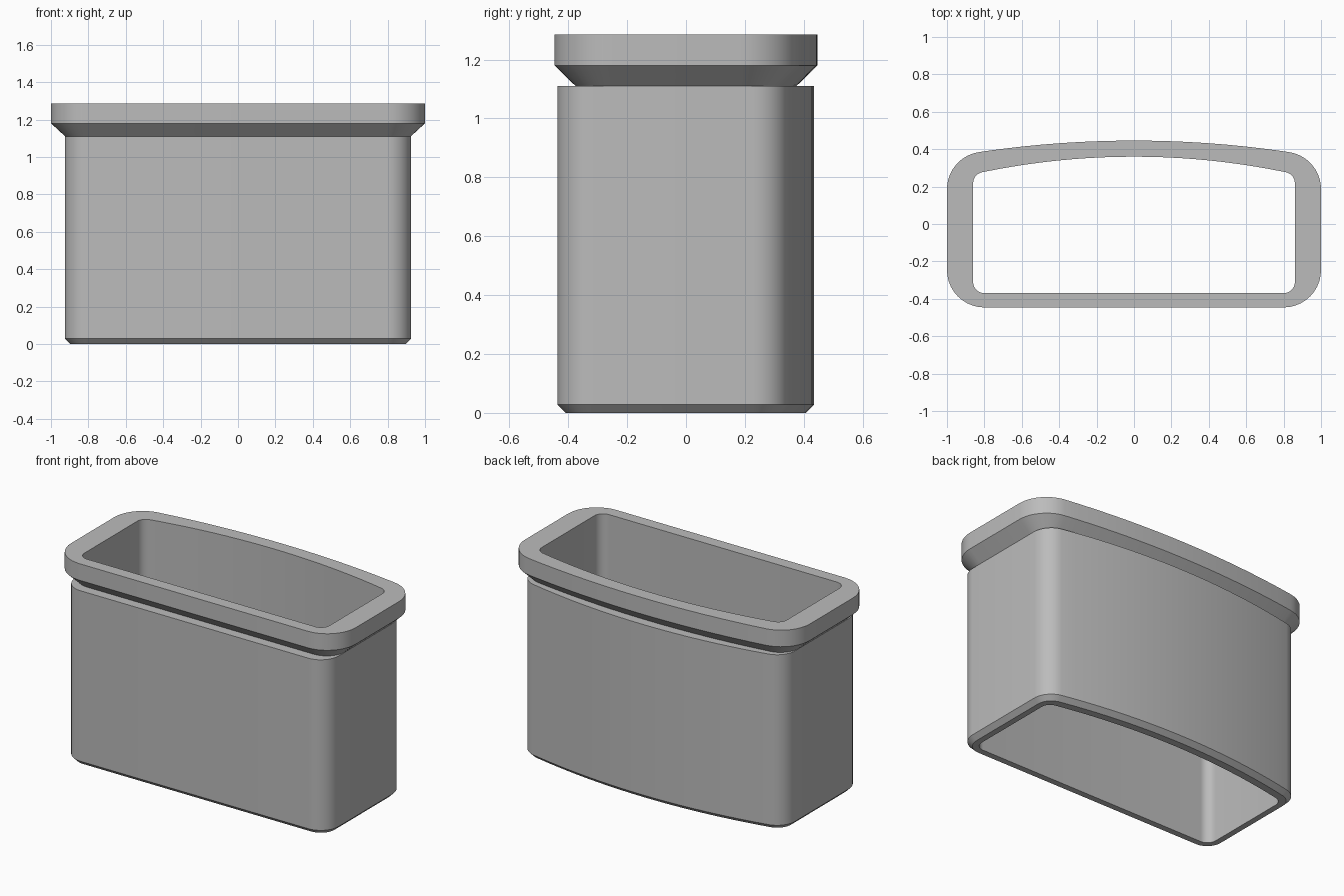
import bpy, bmesh, math

cube = bpy.data.objects.get("Cube")
if cube:
    bpy.data.objects.remove(cube, do_unlink=True)

CORNER_STEPS, BACK_STEPS = 10, 20

grey = bpy.data.materials.new("plain_grey")
grey.use_nodes = True
colour = (0.5, 0.5, 0.5, 1)
grey.diffuse_color = colour
grey.node_tree.nodes["Principled BSDF"].inputs["Base Color"].default_value = colour


def arc(cx, cy, r, start, end, steps):
    angles = [start + (end - start) * i / steps for i in range(steps + 1)]
    return [(cx + r * math.cos(a), cy + r * math.sin(a)) for a in angles]


def outline(half_x, front, back, r, bow):
    """Rounded rectangle with straight front and a back bowed at radius bow."""
    cx, bow_y = half_x - r, back - bow
    # Back corners are tangent to both the side and the bowed back
    cy = bow_y + math.sqrt((bow - r) ** 2 - cx ** 2)
    tilt = math.atan2(cy - bow_y, cx)
    quarter = math.pi / 2
    pts = arc(cx, front + r, r, -quarter, 0, CORNER_STEPS)
    pts += arc(cx, cy, r, 0, tilt, CORNER_STEPS)
    pts += arc(0, bow_y, bow, tilt, math.pi - tilt, BACK_STEPS)[1:-1]
    pts += arc(-cx, cy, r, math.pi - tilt, math.pi, CORNER_STEPS)
    pts += arc(-cx, front + r, r, math.pi, 3 * quarter, CORNER_STEPS)
    return pts


def loft(name, sections):
    """Skin a stack of matching outlines placed at given heights."""
    bm = bmesh.new()
    rings = [[bm.verts.new((x, y, z)) for x, y in pts] for pts, z in sections]
    for low, high in zip(rings, rings[1:]):
        for i in range(len(low)):
            j = (i + 1) % len(low)
            bm.faces.new((low[i], low[j], high[j], high[i]))
    mesh = bpy.data.meshes.new(name)
    bm.to_mesh(mesh)
    bm.free()
    mesh.materials.append(grey)
    obj = bpy.data.objects.new(name, mesh)
    bpy.context.collection.objects.link(obj)
    bpy.ops.object.select_all(action='DESELECT')
    obj.select_set(True)
    bpy.context.view_layer.objects.active = obj
    bpy.ops.object.shade_smooth_by_angle(angle=math.radians(30))


# Cross-sections
hole = outline(0.86, -0.37, 0.36, 0.06, 4.0)
foot = outline(0.897, -0.409, 0.407, 0.097, 4.047)
wall = outline(0.925, -0.437, 0.435, 0.125, 4.075)
neck = outline(0.924, -0.375, 0.375, 0.13, 5.53)
lip = outline(1.0, -0.446, 0.446, 0.2, 5.6)

SEAM, TOP = 1.11, 1.285

# Open-ended sleeve with chamfered foot and a ledge under the rim
loft("body", [(hole, SEAM), (hole, 0), (foot, 0), (wall, 0.028), (wall, SEAM), (neck, SEAM)])

# Flared rim with a flat top
loft("rim", [(neck, SEAM), (lip, 1.18), (lip, TOP), (hole, TOP), (hole, SEAM)])
